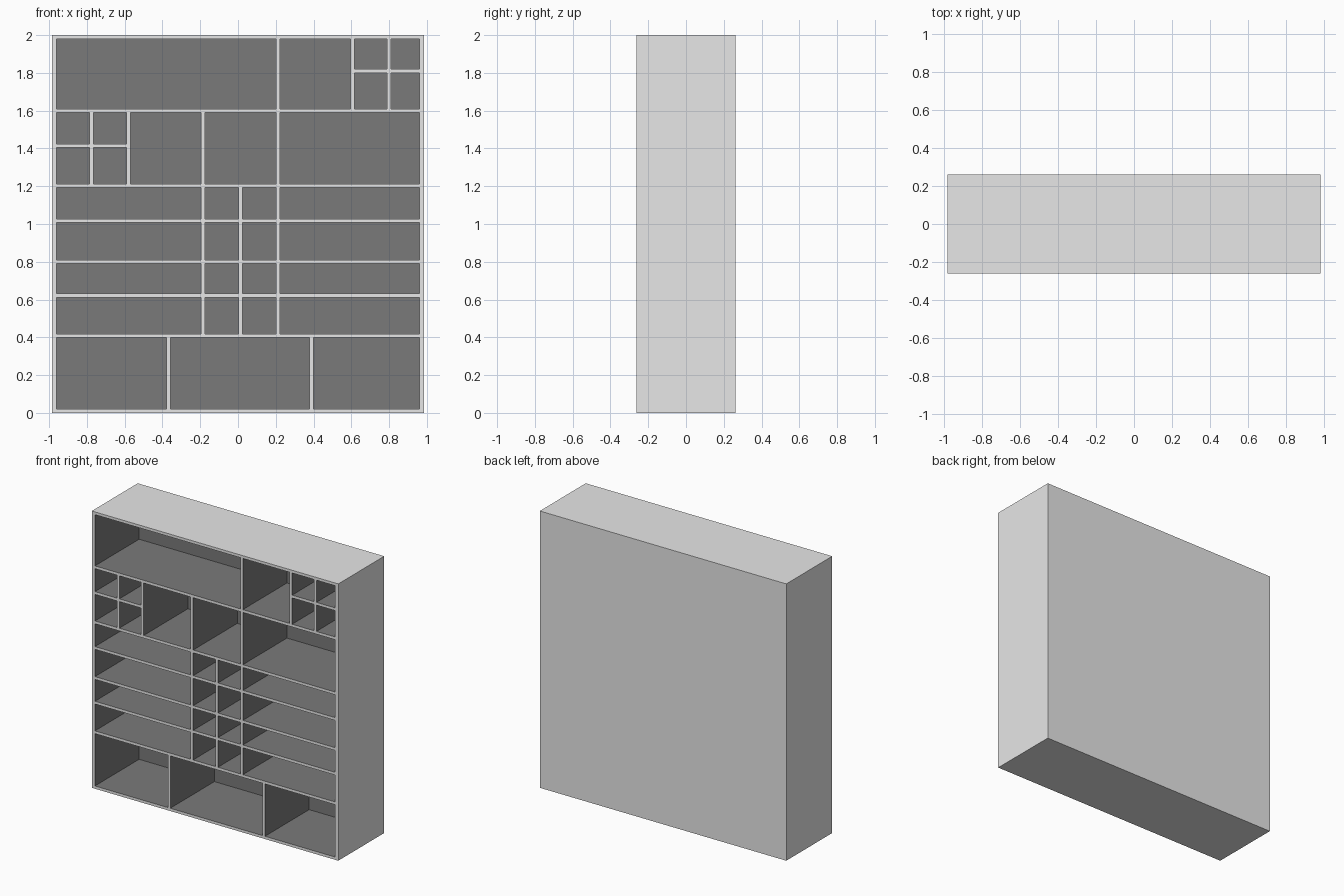
import bpy, bmesh

if "Cube" in bpy.data.objects:
    bpy.data.objects.remove(bpy.data.objects["Cube"])

W, D, H = 0.985, 0.262, 2.0      # half width, half depth, height
SIDE, T = 0.025, 0.02            # side wall and board thickness
BACK = 0.02


def material(name, v):
    m = bpy.data.materials.new(name)
    m.diffuse_color = (v, v, v, 1)
    m.use_nodes = True
    m.node_tree.nodes["Principled BSDF"].inputs["Base Color"].default_value = m.diffuse_color
    return m


LIGHT = material("light grey shell", 0.8)
DARK = material("dark grey interior", 0.195)


def board(name, x0, x1, y0, y1, z0, z1):
    """Box: faces on the outer shell or front are light, inner faces dark."""
    bm = bmesh.new()
    bmesh.ops.create_cube(bm, size=1)
    for v in bm.verts:
        v.co = (x1 if v.co.x > 0 else x0,
                y1 if v.co.y > 0 else y0,
                z1 if v.co.z > 0 else z0)
    e = 1e-4
    for f in bm.faces:
        c = f.calc_center_median()
        outer = abs(c.x) > W - e or abs(c.y) > D - e or c.z < e or c.z > H - e
        f.material_index = 0 if outer else 1
    me = bpy.data.meshes.new(name)
    bm.to_mesh(me)
    bm.free()
    me.materials.append(LIGHT)
    me.materials.append(DARK)
    ob = bpy.data.objects.new(name, me)
    bpy.context.collection.objects.link(ob)
    return ob


IX = W - SIDE                    # inner half width
YB = D - BACK                    # front of the back panel

# Outer case
board("left_side", -W, -IX, -D, D, 0, H)
board("right_side", IX, W, -D, D, 0, H)
board("bottom_board", -IX, IX, -D, D, 0, T)
board("top_board", -IX, IX, -D, D, H - T, H)
board("back_panel", -IX, IX, YB, D, T, H - T)


def shelf(name, z, x0=-IX, x1=IX):
    board(name, x0, x1, -D, YB, z - T / 2, z + T / 2)


def divider(name, x, z0, z1):
    board(name, x - T / 2, x + T / 2, -D, YB, z0, z1)


# Full-width shelves
levels = [0.408, 0.622, 0.80, 1.017, 1.202, 1.60]
for z in levels:
    shelf("shelf", z)

# Upright dividers in each row, bottom to top
centre = [-0.185, 0.013, 0.212]
rows = [[-0.368, 0.389], centre, centre, centre, centre,
        [-0.775, -0.58, -0.185, 0.212],
        [0.212, 0.606, 0.80]]
edges = [T / 2] + levels + [H - T / 2]
for xs, lo, hi in zip(rows, edges, edges[1:]):
    for x in xs:
        divider("divider", x, lo + T / 2, hi - T / 2)

# Small cubby shelves, split around their divider
for z, x0, xm, x1 in ((1.414, -IX, -0.775, -0.59), (1.81, 0.616, 0.80, IX)):
    shelf("cubby_shelf", z, x0, xm - T / 2)
    shelf("cubby_shelf", z, xm + T / 2, x1)
